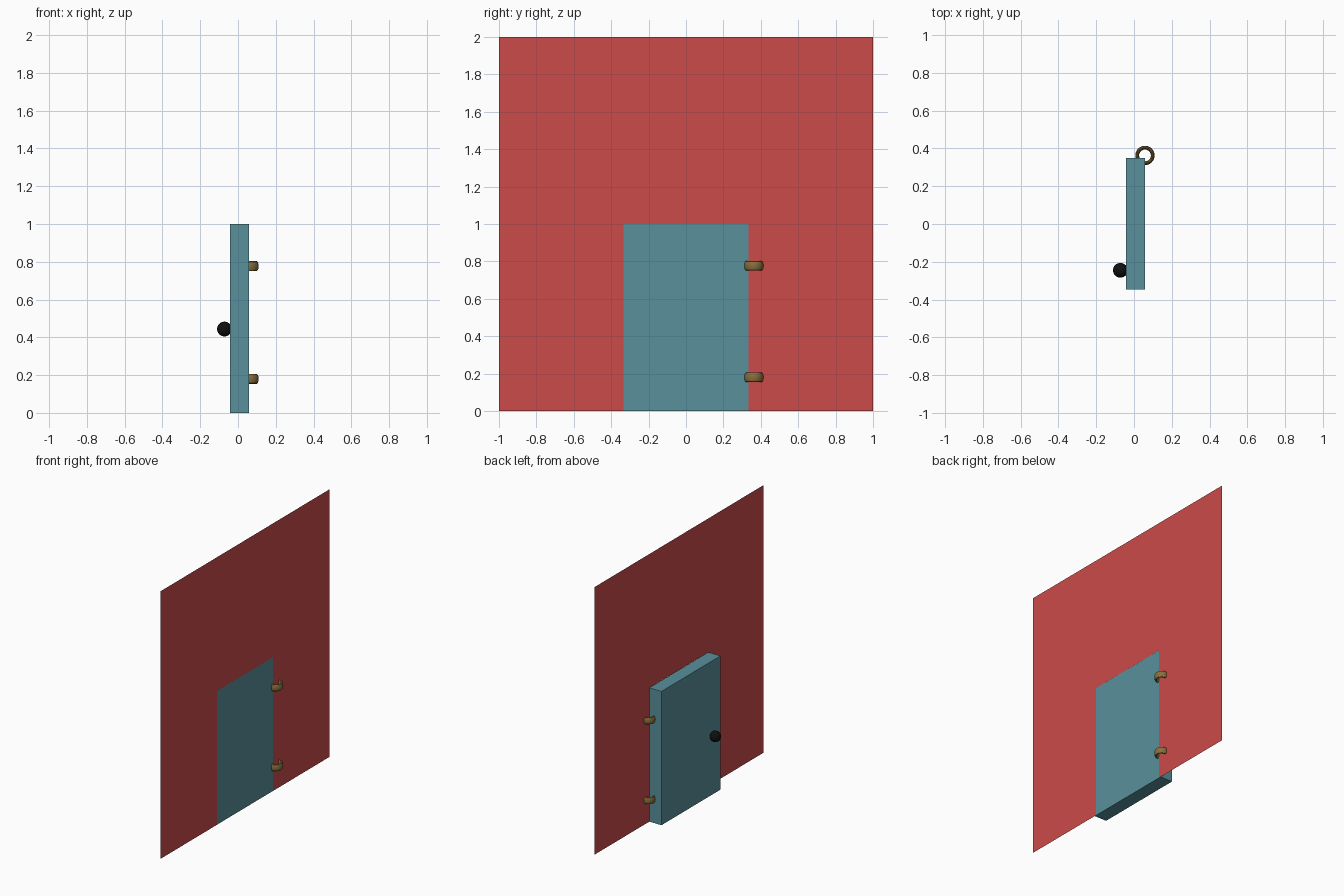
import bpy
import bmesh

if "Cube" in bpy.data.objects:
    bpy.data.objects.remove(bpy.data.objects["Cube"])

FACE_X = 0.058            # plane shared by the wall and the door face


def finish(obj, name, rgb, smooth=False):
    obj.name = name
    mat = bpy.data.materials.get(str(rgb)) or bpy.data.materials.new(str(rgb))
    mat.diffuse_color = (*rgb, 1)
    mat.use_nodes = True
    mat.node_tree.nodes["Principled BSDF"].inputs["Base Color"].default_value = mat.diffuse_color
    obj.data.materials.append(mat)
    if smooth:
        bpy.ops.object.shade_smooth_by_angle()
    return obj


RED = (0.6, 0.07, 0.07)
TEAL = (0.1, 0.28, 0.33)
BRASS = (0.25, 0.16, 0.045)
BLACK = (0.005, 0.005, 0.005)

# Wall: thin sheet built as a 3 x 2 grid with the doorway cell left out
bm = bmesh.new()
ys, zs = (-1, -1 / 3, 1 / 3, 1), (0, 1, 2)
grid = [[bm.verts.new((FACE_X, y, z)) for z in zs] for y in ys]
for i in range(3):
    for j in range(2):
        if (i, j) != (1, 0):
            bm.faces.new((grid[i][j], grid[i + 1][j],
                          grid[i + 1][j + 1], grid[i][j + 1]))
mesh = bpy.data.meshes.new("wall")
bm.to_mesh(mesh)
bm.free()
wall = bpy.data.objects.new("wall", mesh)
bpy.context.collection.objects.link(wall)
finish(wall, "wall", RED)

# Door: slab slightly wider than the opening, behind the wall
bpy.ops.mesh.primitive_cube_add(size=1, location=(FACE_X - 0.0505, 0.002, 0.5))
door = bpy.context.object
door.scale = (0.1, 0.697, 1)
finish(door, "door", TEAL)

# Hinges: tall-section rings straddling the wall
for label, z in (("lower", 0.18), ("upper", 0.777)):
    bpy.ops.mesh.primitive_torus_add(
        major_segments=48, minor_segments=12, major_radius=0.041,
        minor_radius=0.01, location=(FACE_X, 0.363, z))
    hinge = bpy.context.object
    hinge.scale.z = 2.6
    finish(hinge, label + "_hinge", BRASS, True)

# Door knob
bpy.ops.mesh.primitive_uv_sphere_add(
    segments=32, ring_count=16, radius=0.039, location=(-0.072, -0.245, 0.444))
finish(bpy.context.object, "door_knob", BLACK, True)
